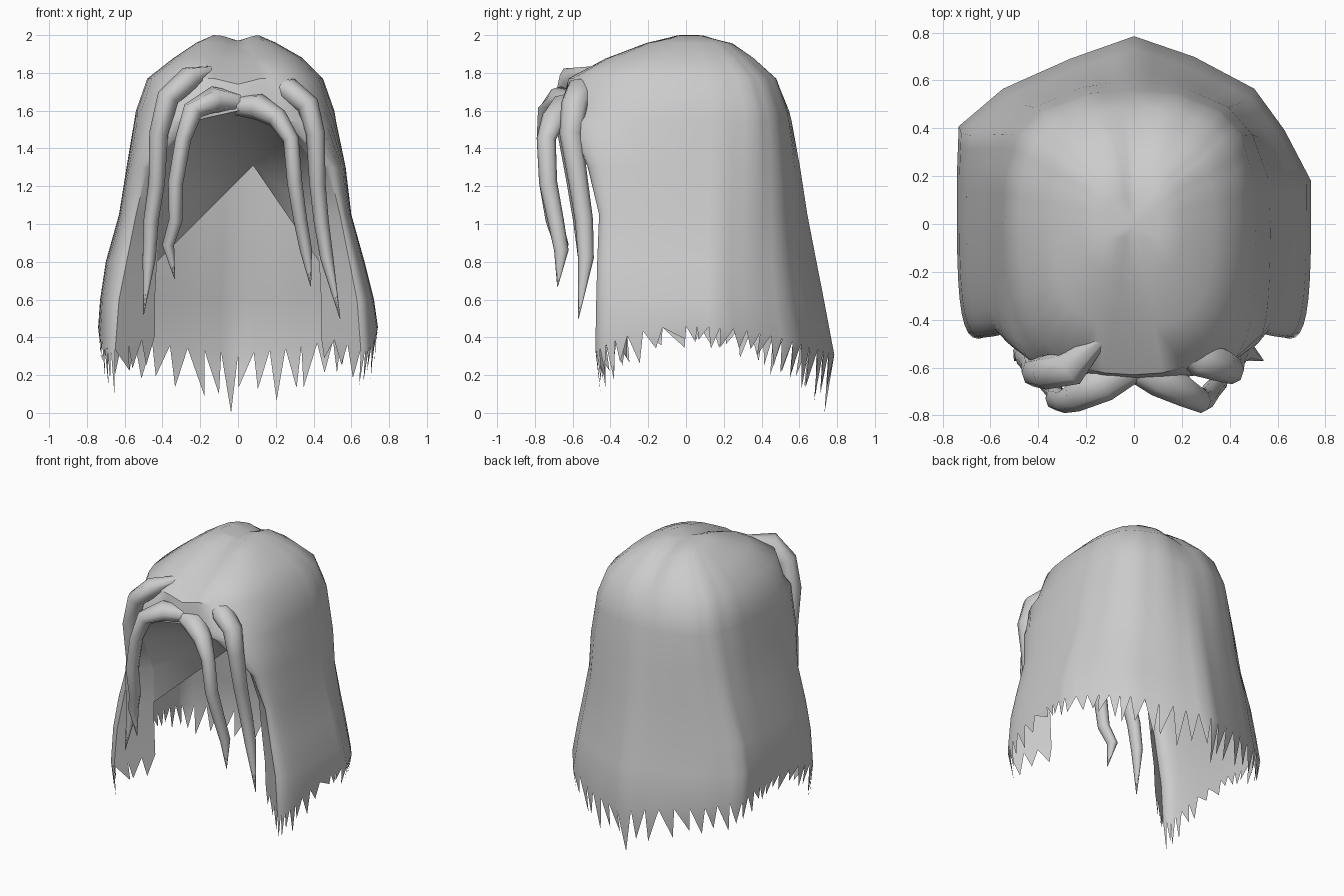
import bpy, bmesh, math, random
from mathutils import Vector

cube = bpy.data.objects.get("Cube")
if cube:
    bpy.data.objects.remove(cube, do_unlink=True)
random.seed(7)

grey = bpy.data.materials.new("hair_grey")
grey.use_nodes = True
colour = (0.6, 0.6, 0.6, 1)
grey.diffuse_color = colour
bsdf = next(n for n in grey.node_tree.nodes if n.type == 'BSDF_PRINCIPLED')
bsdf.inputs["Base Color"].default_value = colour


def finish(name, bm, angle=50):
    bmesh.ops.remove_doubles(bm, verts=bm.verts, dist=0.0005)
    bmesh.ops.recalc_face_normals(bm, faces=bm.faces)
    me = bpy.data.meshes.new(name)
    bm.to_mesh(me)
    bm.free()
    ob = bpy.data.objects.new(name, me)
    bpy.context.collection.objects.link(ob)
    me.materials.append(grey)
    bpy.ops.object.select_all(action='DESELECT')
    ob.select_set(True)
    bpy.context.view_layer.objects.active = ob
    bpy.ops.object.shade_smooth_by_angle(angle=math.radians(angle))


# Rows of the hair shell: z, left half width, right half width, back y,
# front edge x, front edge y, inward fold
ROWS = [
    (2.00, 0.11, 0.13, 0.11, 0.00, -0.06, 0.00),
    (1.96, 0.20, 0.22, 0.25, 0.00, -0.22, 0.00),
    (1.88, 0.34, 0.34, 0.36, 0.00, -0.43, 0.00),
    (1.77, 0.45, 0.48, 0.48, 0.00, -0.63, 0.00),
    (1.60, 0.51, 0.54, 0.54, 0.00, -0.66, 0.00),
    (1.54, 0.52, 0.55, 0.555, 0.26, -0.63, 0.02),
    (1.30, 0.57, 0.59, 0.60, 0.48, -0.52, 0.06),
    (1.05, 0.60, 0.63, 0.64, 0.54, -0.46, 0.12),
    (0.80, 0.67, 0.70, 0.69, 0.59, -0.47, 0.16),
    (0.60, 0.72, 0.73, 0.73, 0.63, -0.475, 0.19),
    (0.44, 0.74, 0.74, 0.785, 0.65, -0.48, 0.21),
]
# Unit outlines of the back, from the side to the middle
UPPER = [(1, 0), (0.98, 0.35), (0.88, 0.68), (0.70, 0.86), (0.36, 0.99), (0, 1.01)]
LOWER_LEFT = [(1, 0), (1, 0.23), (0.85, 0.50), (0.68, 0.72), (0.34, 0.89), (0, 1)]
LOWER_RIGHT = [(1, 0), (1, 0.27), (0.99, 0.52), (0.74, 0.72), (0.36, 0.88), (0, 1)]
N_FOLD, N_FRONT, N_SPLIT = 3, 8, 3


def half_row(z, w, b, fx, fy, fold, lower):
    """One side of a row, from the folded front edge to the middle of the back."""
    pts = []
    for i in range(N_FOLD):
        d = fold * (1 - i / N_FOLD)
        pts.append(Vector((fx - d, fy + 0.8 * d, z)))
    p = [Vector((fx, fy)), Vector((fx + (w - fx) * 0.75, fy)),
         Vector((w, fy * 0.75)), Vector((w, 0))]
    for i in range(N_FRONT):
        t = i / N_FRONT
        s = 1 - t
        q = p[0] * s**3 + p[1] * 3 * s*s*t + p[2] * 3 * s*t*t + p[3] * t**3
        pts.append(Vector((q.x, q.y, z)))
    mix = min(1, max(0, (1.6 - z) / 0.9))
    plan = [Vector(u).lerp(Vector(v), mix) for u, v in zip(UPPER, lower)]
    for u, v in zip(plan, plan[1:]):
        for k in range(N_SPLIT):
            q = u.lerp(v, k / N_SPLIT)
            pts.append(Vector((w * q.x, b * q.y, z)))
    return pts + [Vector((0, b * plan[-1].y, z))]


def full_row(z, wl, wr, *rest):
    left = half_row(z, wl, *rest, LOWER_LEFT)
    right = half_row(z, wr, *rest, LOWER_RIGHT)
    return left + [Vector((-v.x, v.y, v.z)) for v in reversed(right[:-1])]


def hem_height(y):
    return 0.46 - 0.15 * max(0, y / 0.78)**2 - 0.12 * max(0, -y / 0.47)**2


def tooth_length(y):
    if y > 0.25:
        return 0.11 + 0.16 * (y - 0.25) / 0.53
    return 0.11 + 0.10 * max(0, -y / 0.47)**2


grid = [full_row(*r) for r in ROWS]
for v in grid[-1]:
    v.z = hem_height(v.y)
# Shallow parting along the top
for row in grid[:4]:
    for v in row:
        v.z -= 0.03 * math.exp(-(v.x / 0.06)**2)

# Hair shell with an open front
bm = bmesh.new()
vg = [[bm.verts.new(p) for p in row] for row in grid]
crown = bm.verts.new((0, 0.0, 1.97))
cols = len(grid[0])
for i in range(cols - 1):
    bm.faces.new((crown, vg[0][i], vg[0][i + 1]))
    for j in range(len(vg) - 1):
        bm.faces.new((vg[j][i], vg[j + 1][i], vg[j + 1][i + 1], vg[j][i + 1]))

# Jagged lock tips along the hem, the longest at the middle of the back
hem = vg[-1]
for i in range(cols - 1):
    a, b = hem[i], hem[i + 1]
    mid = (a.co + b.co) / 2
    tip = mid + (b.co - a.co) * random.uniform(-0.5, 0.5)
    tip.x *= 0.985
    tip.y *= 0.95
    drop = tooth_length(mid.y) * random.uniform(0.6, 1.15)
    tip.z = 0.0 if i == cols // 2 else max(0.01, tip.z - drop)
    bm.faces.new((a, b, bm.verts.new(tip)))
finish("hair_shell", bm)

# Inner lining: runs from the front edges back to a point high on the back wall
bm = bmesh.new()
edge = [grid[j][0] for j in range(8, 3, -1)] + [grid[j][-1] for j in range(5, 9)]
ring = [bm.verts.new(p) for p in edge]
apex = bm.verts.new((0.08, 0.42, 1.31))
for a, b in zip(ring, ring[1:]):
    bm.faces.new((apex, a, b))
finish("inner_lining", bm, 60)


def strand(name, pts, sides=8):
    """Tapered lock; each point is x, y, z, radius."""
    bm = bmesh.new()
    cs = [Vector(p[:3]) for p in pts]
    rings = []
    for k, c in enumerate(cs):
        d = (cs[min(k + 1, len(cs) - 1)] - cs[max(k - 1, 0)]).normalized()
        u = d.cross(Vector((0, 1, 0))).normalized()
        v = d.cross(u)
        r = pts[k][3]
        rings.append([bm.verts.new(c + r * (u * math.cos(t) + 1.2 * v * math.sin(t)))
                      for t in (2 * math.pi * s / sides for s in range(sides))])
    for p, q in zip(rings, rings[1:]):
        for s in range(sides):
            n = (s + 1) % sides
            bm.faces.new((p[s], p[n], q[n], q[s]))
    bm.faces.new(rings[0])
    bm.faces.new(rings[-1])
    finish(name, bm, 65)


# Face-framing strands, two on each side
strand("left_inner_strand", [
    (-0.03, -0.58, 1.63, 0.05), (0.11, -0.64, 1.62, 0.07), (0.21, -0.70, 1.56, 0.055),
    (0.28, -0.74, 1.45, 0.042), (0.30, -0.73, 1.22, 0.04), (0.33, -0.69, 1.02, 0.036),
    (0.36, -0.66, 0.86, 0.032), (0.385, -0.68, 0.67, 0.002)])
strand("right_inner_strand", [
    (0.03, -0.58, 1.64, 0.05), (-0.13, -0.66, 1.66, 0.07), (-0.24, -0.72, 1.60, 0.055),
    (-0.29, -0.74, 1.45, 0.042), (-0.33, -0.73, 1.22, 0.04), (-0.33, -0.70, 1.02, 0.036),
    (-0.37, -0.66, 0.89, 0.032), (-0.335, -0.67, 0.71, 0.002)])
strand("left_outer_strand", [
    (0.14, -0.48, 1.74, 0.02), (0.27, -0.56, 1.71, 0.065), (0.37, -0.59, 1.63, 0.06),
    (0.41, -0.61, 1.48, 0.05), (0.42, -0.57, 1.22, 0.043), (0.44, -0.54, 1.02, 0.04),
    (0.47, -0.53, 0.82, 0.035), (0.54, -0.57, 0.50, 0.002)])
strand("right_outer_strand", [
    (-0.11, -0.45, 1.82, 0.02), (-0.26, -0.60, 1.77, 0.065), (-0.37, -0.62, 1.67, 0.06),
    (-0.42, -0.62, 1.48, 0.05), (-0.43, -0.58, 1.22, 0.043), (-0.46, -0.55, 1.02, 0.04),
    (-0.47, -0.53, 0.82, 0.035), (-0.50, -0.57, 0.52, 0.002)])
